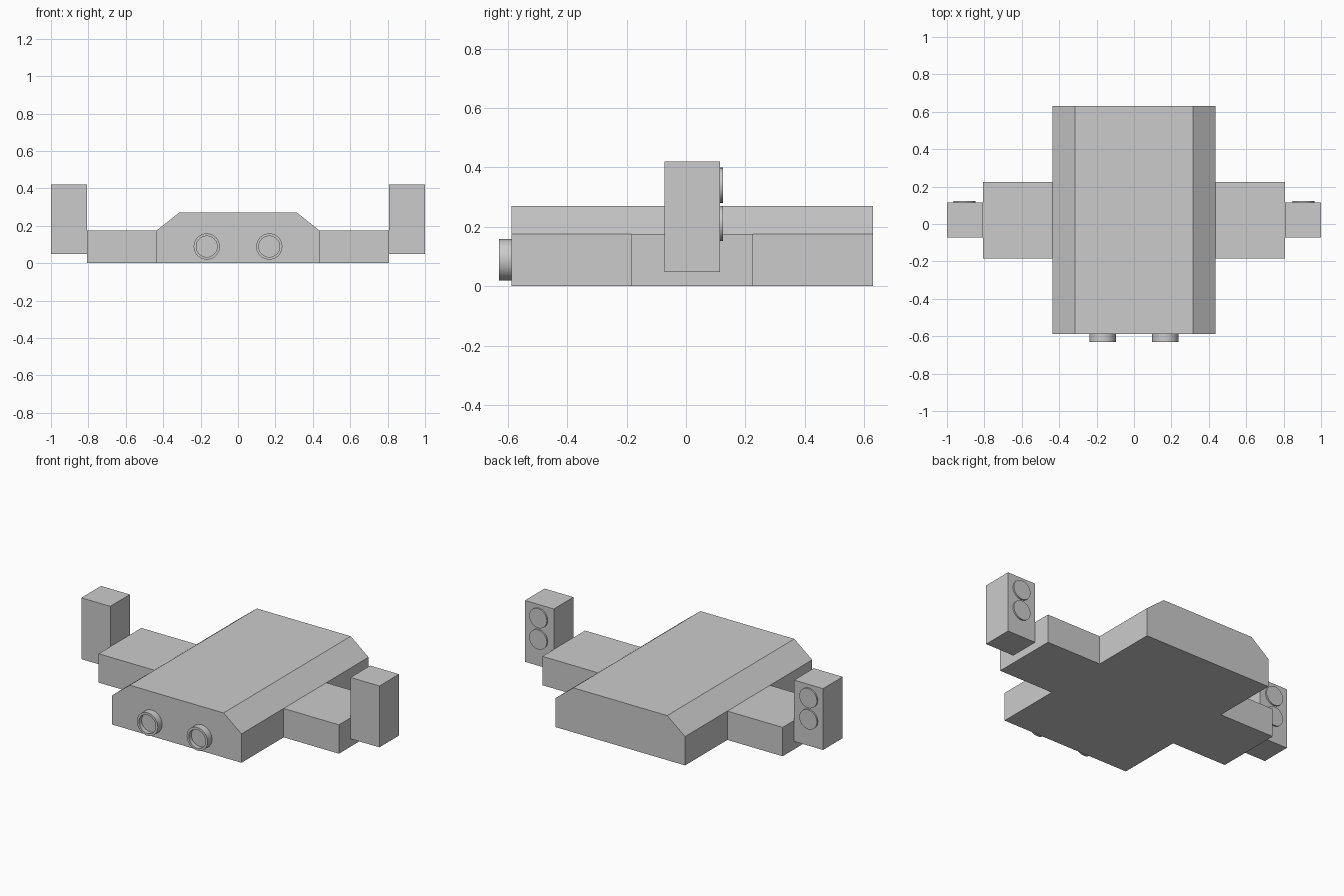
import bpy
import bmesh
import math
from mathutils import Matrix, Vector

if "Cube" in bpy.data.objects:
    bpy.data.objects.remove(bpy.data.objects["Cube"], do_unlink=True)

grey = bpy.data.materials.new("hull_grey")
grey.use_nodes = True
COLOR = (0.6, 0.6, 0.6, 1)
grey.diffuse_color = COLOR
grey.node_tree.nodes["Principled BSDF"].inputs["Base Color"].default_value = COLOR


def finish(name, bm, smooth=False):
    bmesh.ops.recalc_face_normals(bm, faces=bm.faces)
    mesh = bpy.data.meshes.new(name)
    bm.to_mesh(mesh)
    bm.free()
    mesh.materials.append(grey)
    obj = bpy.data.objects.new(name, mesh)
    bpy.context.collection.objects.link(obj)
    if smooth:
        bpy.ops.object.select_all(action='DESELECT')
        obj.select_set(True)
        bpy.context.view_layer.objects.active = obj
        bpy.ops.object.shade_smooth_by_angle(angle=math.radians(30))
    return obj


def prism(name, profile, y0, y1):
    """Extrude an x-z outline from y0 to y1."""
    bm = bmesh.new()
    face = bm.faces.new([bm.verts.new((x, y0, z)) for x, z in profile])
    ext = bmesh.ops.extrude_face_region(bm, geom=[face])
    moved = [v for v in ext["geom"] if isinstance(v, bmesh.types.BMVert)]
    bmesh.ops.translate(bm, verts=moved, vec=(0, y1 - y0, 0))
    return finish(name, bm)


def box(name, x0, x1, y0, y1, z0, z1):
    return prism(name, [(x0, z0), (x1, z0), (x1, z1), (x0, z1)], y0, y1)


def disc(name, x, z, radius, y0, y1, rim=0, depth=0):
    """Cylinder along y; a rim hollows its front end into a cup."""
    bm = bmesh.new()
    place = Matrix.Translation((x, (y0 + y1) / 2, z)) @ Matrix.Rotation(math.pi / 2, 4, 'X')
    bmesh.ops.create_cone(bm, cap_ends=True, segments=32, radius1=radius,
                          radius2=radius, depth=y1 - y0, matrix=place)
    if rim:
        bm.normal_update()
        cap = min(bm.faces, key=lambda f: f.calc_center_median().y)
        bmesh.ops.inset_region(bm, faces=[cap], thickness=rim)
        ext = bmesh.ops.extrude_discrete_faces(bm, faces=[cap])
        bmesh.ops.translate(bm, verts=ext["faces"][0].verts, vec=Vector((0, depth, 0)))
    return finish(name, bm, smooth=True)


# Hull with bevelled shoulders
prism("hull", [(-0.435, 0), (0.435, 0), (0.435, 0.175), (0.315, 0.27),
               (-0.315, 0.27), (-0.435, 0.175)], -0.588, 0.63)

for side, s in (("left", 1), ("right", -1)):
    # Side arm and the upright pod at its tip
    box(side + "_arm", s * 0.435, s * 0.806, -0.184, 0.225, 0, 0.175)
    box(side + "_pod", s * 0.806, s * 1.0, -0.073, 0.115, 0.048, 0.42)
    # Round plates on the back of the pod
    for level, z in (("upper", 0.34), ("lower", 0.211)):
        disc(f"{side}_{level}_plate", s * 0.906, z, 0.059, 0.113, 0.124)
    # Hollow nozzle on the front of the hull
    disc(side + "_nozzle", s * 0.167, 0.089, 0.07, -0.63, -0.585, rim=0.014, depth=0.025)
